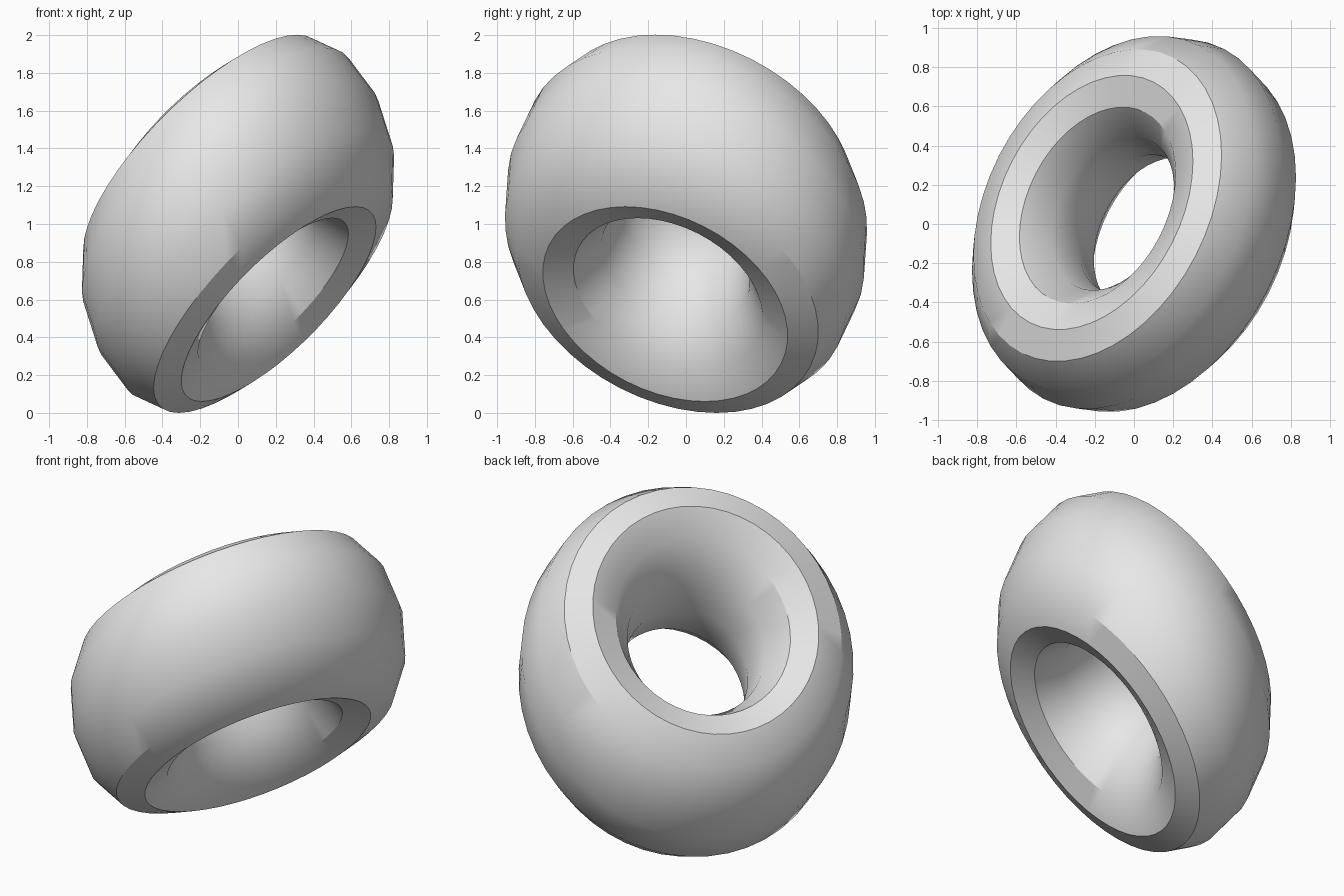
import bpy
import math
from mathutils import Matrix, Vector

cube = bpy.data.objects.get("Cube")
if cube:
    bpy.data.objects.remove(cube, do_unlink=True)

# Plain grey material
grey = bpy.data.materials.new("light_grey")
grey.use_nodes = True
colour = (0.8, 0.8, 0.8, 1.0)
grey.diffuse_color = colour
grey.node_tree.nodes["Principled BSDF"].inputs["Base Color"].default_value = colour

# Thick ring with a twelve-sided section
MAJOR, MINOR = 0.69, 0.314
bpy.ops.mesh.primitive_torus_add(major_radius=MAJOR, minor_radius=MINOR,
                                 major_segments=48, minor_segments=12)
ring = bpy.context.object
ring.name = "slanted_ring"
ring.data.name = "slanted_ring"
ring.data.materials.append(grey)

# Lean the ring plane, and skew the thickness so it stretches towards vertical
normal = Vector((-1, 0.515, 1)).normalized()
side = Vector((0, 0, 1)).cross(normal).normalized()
slope = normal.cross(side)
thickness = Vector((-0.215, 0.11, 0.425)) / MINOR
skew = Matrix((side, slope, thickness)).transposed().to_4x4()
ring.data.transform(skew)

# Rest on the ground
lowest = min(v.co.z for v in ring.data.vertices)
ring.data.transform(Matrix.Translation((0, 0, -lowest)))
ring.data.update()

# Smooth surface, keeping the sharper rims crisp
bpy.ops.object.shade_smooth_by_angle(angle=math.radians(30))
